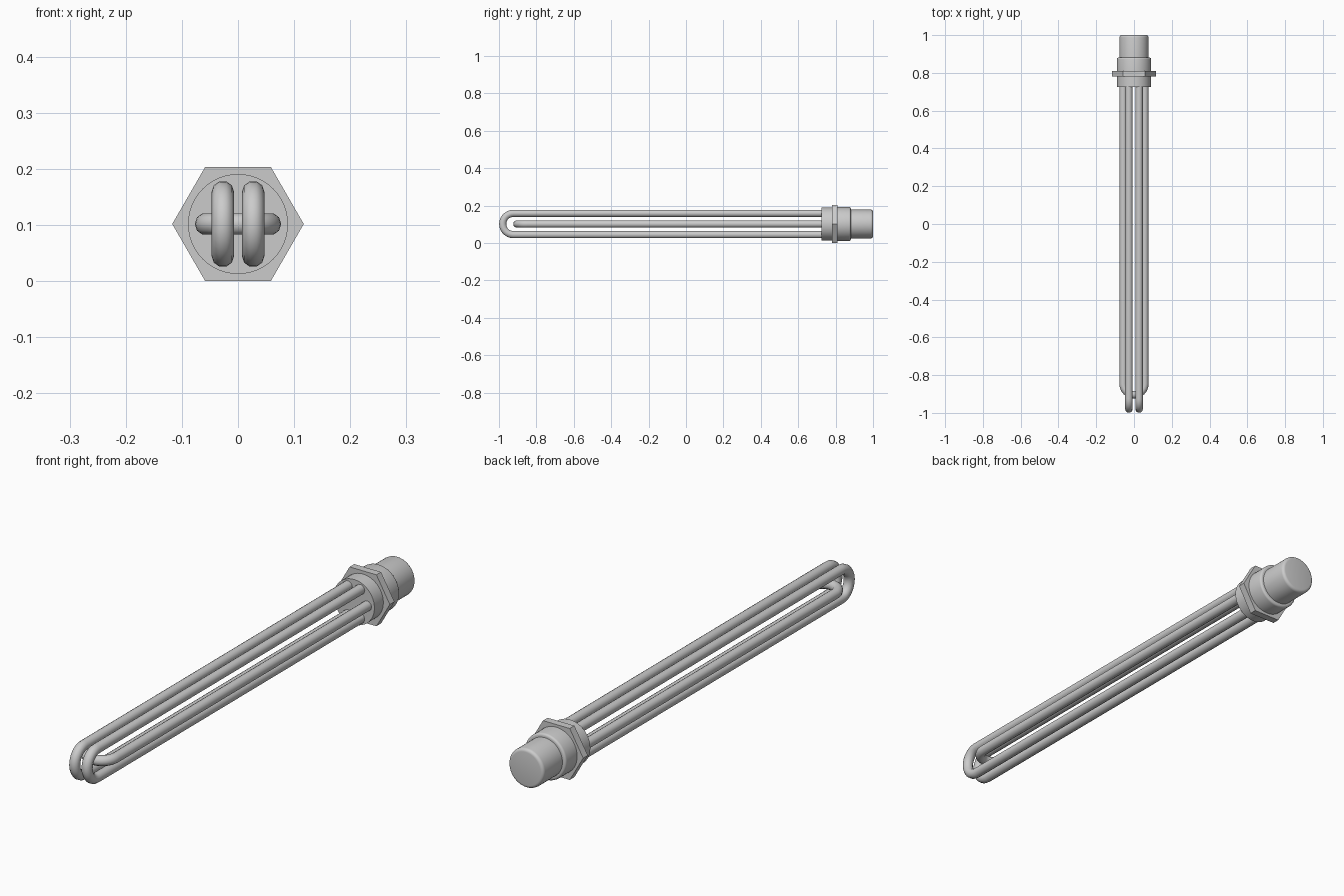
import bpy, bmesh, math

if "Cube" in bpy.data.objects:
    bpy.data.objects.remove(bpy.data.objects["Cube"])

ZC = 0.1015      # height of the long axis
TUBE_R = 0.02    # heating tube radius
BEND_R = 0.057   # U-bend radius


def lathe(name, profile, sides, phase=0.0):
    """Spin (radius, y) points about the long axis; both ends are capped."""
    bm = bmesh.new()
    rings = []
    for r, y in profile:
        rings.append([bm.verts.new((r * math.cos(phase + 2 * math.pi * i / sides), y,
                                    ZC + r * math.sin(phase + 2 * math.pi * i / sides)))
                      for i in range(sides)])
    for a, b in zip(rings, rings[1:]):
        for i in range(sides):
            j = (i + 1) % sides
            bm.faces.new((a[i], a[j], b[j], b[i]))
    bm.faces.new(rings[0])
    bm.faces.new(rings[-1])
    bmesh.ops.recalc_face_normals(bm, faces=bm.faces)
    mesh = bpy.data.meshes.new(name)
    bm.to_mesh(mesh)
    bm.free()
    ob = bpy.data.objects.new(name, mesh)
    bpy.context.collection.objects.link(ob)
    bpy.ops.object.select_all(action='DESELECT')
    ob.select_set(True)
    bpy.context.view_layer.objects.active = ob
    bpy.ops.object.shade_smooth_by_angle(angle=math.radians(35))
    return ob


def fillet(r, y, f, end):
    """Rounded corner points at radius r, for the front (-1) or back (+1) end y."""
    pts = [(r - f + f * math.cos(t), y - end * f + end * f * math.sin(t))
           for t in (math.pi / 2 * k / 4 for k in range(5))]
    return pts if end > 0 else pts[::-1]


def u_tube(name, tip_y, x, vertical):
    """Hairpin tube whose bend tip touches tip_y."""
    bend_y = tip_y + BEND_R + TUBE_R
    path = [(BEND_R, 0.74)]
    for k in range(17):
        a = math.pi * k / 16
        path.append((BEND_R * math.cos(a), bend_y - BEND_R * math.sin(a)))
    path.append((-BEND_R, 0.74))
    cu = bpy.data.curves.new(name, 'CURVE')
    cu.dimensions = '3D'
    cu.bevel_depth = TUBE_R
    cu.bevel_resolution = 3
    cu.use_fill_caps = True
    sp = cu.splines.new('POLY')
    sp.points.add(len(path) - 1)
    for p, (u, y) in zip(sp.points, path):
        p.co = (x, y, ZC + u, 1) if vertical else (x + u, y, ZC, 1)
    sp.use_smooth = True
    ob = bpy.data.objects.new(name, cu)
    bpy.context.collection.objects.link(ob)


# Heating tubes: two upright hairpins around one flat hairpin
u_tube("heating_tube_left", -1.0, -0.027, True)
u_tube("heating_tube_right", -1.0, 0.027, True)
u_tube("heating_tube_middle", -0.924, 0.0, False)

# Threaded collar, hex flange, stepped body and end cap
lathe("collar", [(0.089, 0.724), (0.089, 0.785)], 48)
lathe("hex_flange", [(0.1172, 0.78), (0.1172, 0.809)], 6)
lathe("body", [(0.091, 0.805)] + fillet(0.091, 0.881, 0.009, 1), 48)
lathe("end_cap", [(0.077, 0.87)] + fillet(0.077, 1.0, 0.012, 1), 48)
